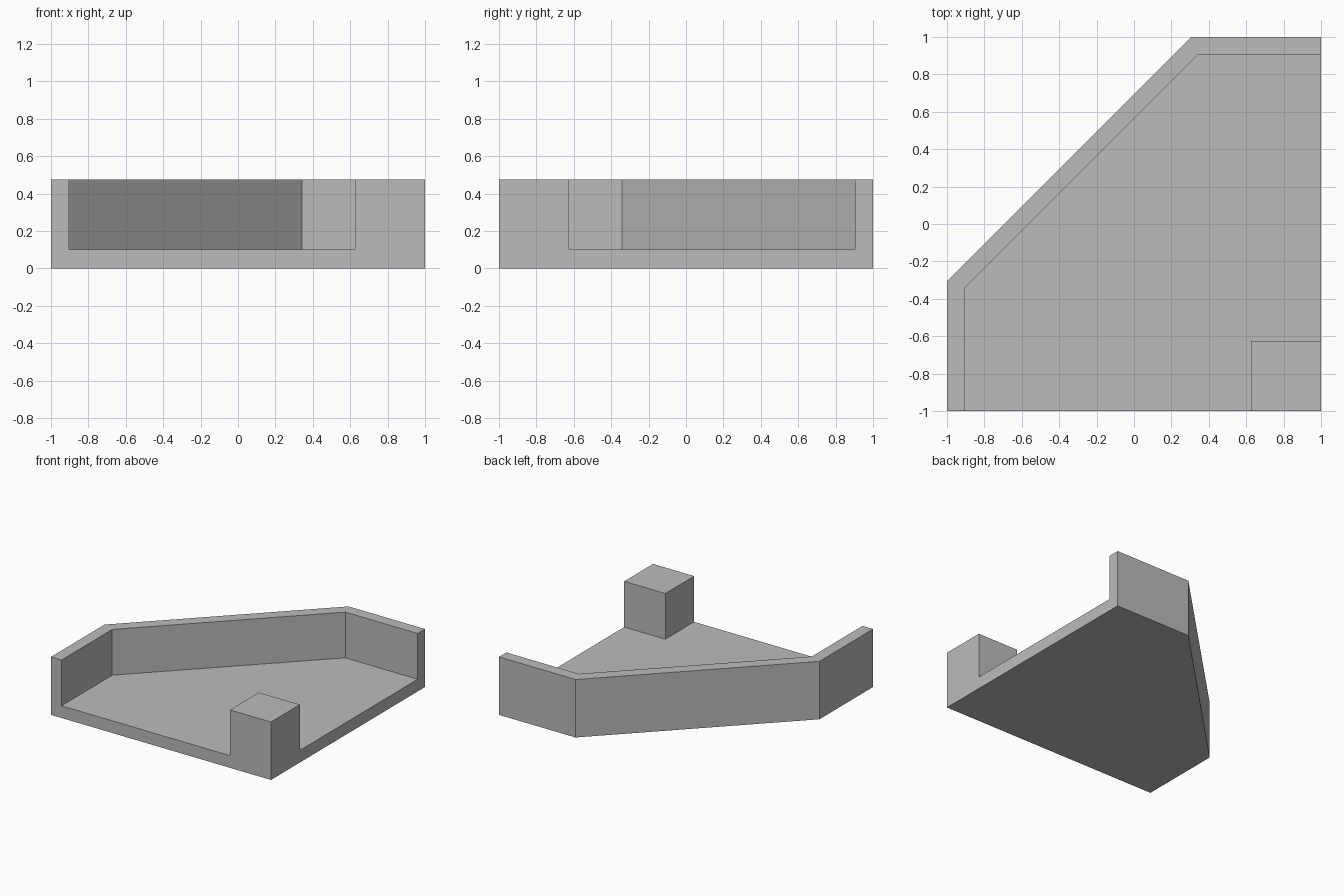
import bpy
import bmesh

default = bpy.data.objects.get("Cube")
if default:
    bpy.data.objects.remove(default, do_unlink=True)

HEIGHT, FLOOR = 0.476, 0.1
WALL = 0.904      # inner face of the walls
CORNER = 0.626    # inner faces of the corner post
OVER = 1.2        # cutter overshoot past the open sides

grey = bpy.data.materials.new("plain_grey")
grey.use_nodes = True
colour = (0.5, 0.5, 0.5, 1)
grey.diffuse_color = colour
grey.node_tree.nodes["Principled BSDF"].inputs["Base Color"].default_value = colour


def prism(name, outline, bottom, top):
    """Extrude a plan outline into a solid."""
    bm = bmesh.new()
    face = bm.faces.new([bm.verts.new((x, y, bottom)) for x, y in outline])
    raised = bmesh.ops.extrude_face_region(bm, geom=[face])["geom"]
    verts = [v for v in raised if isinstance(v, bmesh.types.BMVert)]
    bmesh.ops.translate(bm, vec=(0, 0, top - bottom), verts=verts)
    bmesh.ops.recalc_face_normals(bm, faces=bm.faces)
    mesh = bpy.data.meshes.new(name)
    bm.to_mesh(mesh)
    bm.free()
    mesh.materials.append(grey)
    obj = bpy.data.objects.new(name, mesh)
    bpy.context.collection.objects.link(obj)
    return obj


# Square block with one corner cut off diagonally
tray = prism("corner_tray", [(-1, -1), (1, -1), (1, 1), (0.305, 1), (-1, -0.305)],
             0, HEIGHT)

# Hollow above the floor, open at front and left, leaving the corner post
hollow = prism("hollow_cutter",
               [(-WALL, -OVER), (CORNER, -OVER), (CORNER, -CORNER), (OVER, -CORNER),
                (OVER, WALL), (0.342, WALL), (-WALL, -0.342)],
               FLOOR, OVER)
hollow.hide_render = True

cut = tray.modifiers.new("hollow", "BOOLEAN")
cut.operation = "DIFFERENCE"
cut.solver = "EXACT"
cut.object = hollow
bpy.context.view_layer.objects.active = tray
bpy.ops.object.modifier_apply(modifier=cut.name)
bpy.data.objects.remove(hollow, do_unlink=True)
